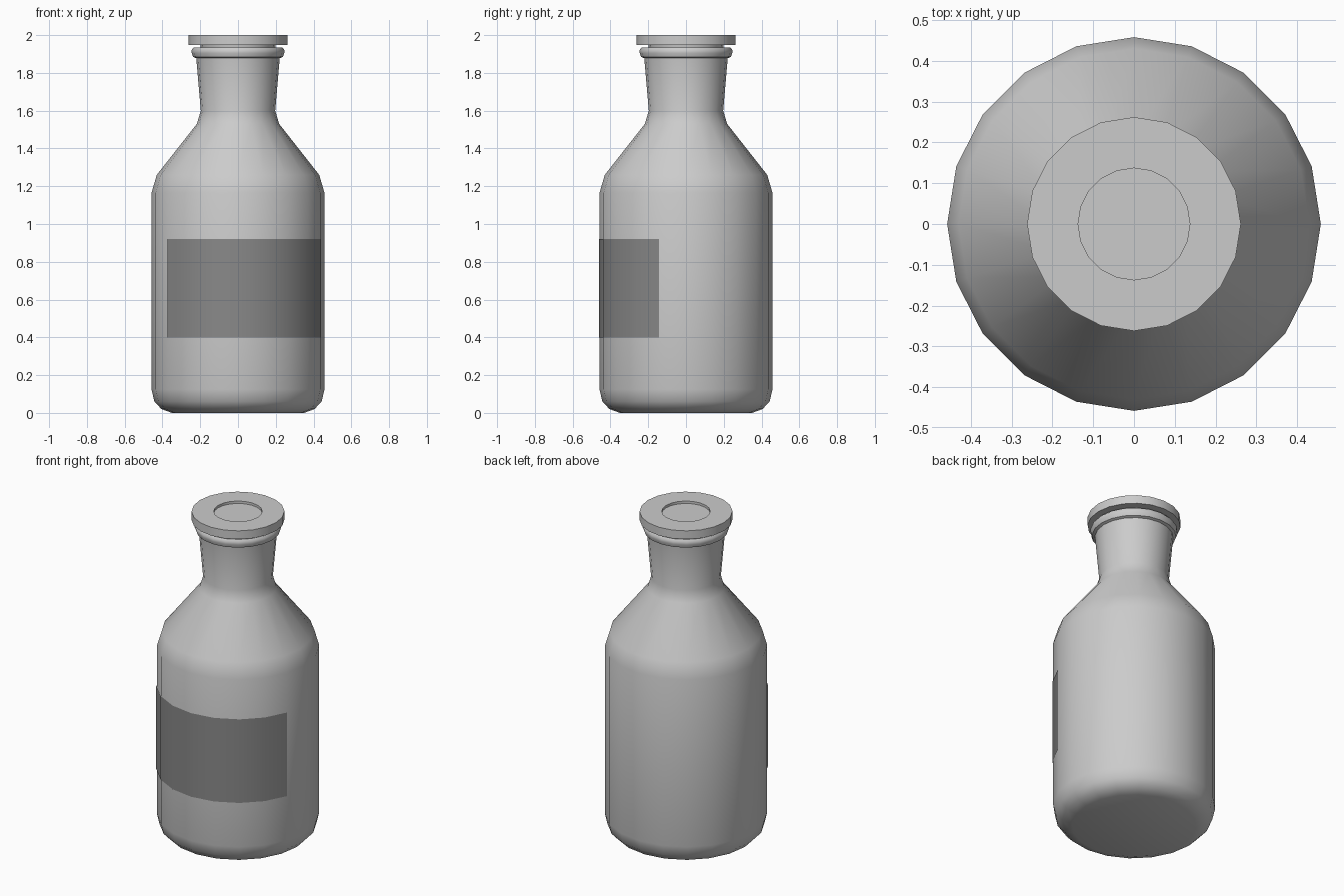
import bpy, bmesh
from math import cos, sin, pi, radians

if "Cube" in bpy.data.objects:
    bpy.data.objects.remove(bpy.data.objects["Cube"])

SIDES = 20


def finish(name, bm, angle=40):
    bmesh.ops.recalc_face_normals(bm, faces=bm.faces)
    mesh = bpy.data.meshes.new(name)
    bm.to_mesh(mesh)
    bm.free()
    obj = bpy.data.objects.new(name, mesh)
    bpy.context.collection.objects.link(obj)
    bpy.ops.object.select_all(action='DESELECT')
    obj.select_set(True)
    bpy.context.view_layer.objects.active = obj
    bpy.ops.object.shade_smooth_by_angle(angle=radians(angle))
    return obj


def lathe(name, profile):
    """Revolve (radius, z) points and cap both ends."""
    bm = bmesh.new()
    rings = [[bm.verts.new((r * cos(2 * pi * i / SIDES), r * sin(2 * pi * i / SIDES), z))
              for i in range(SIDES)] for r, z in profile]
    for a, b in zip(rings, rings[1:]):
        for i in range(SIDES):
            j = (i + 1) % SIDES
            bm.faces.new((a[i], a[j], b[j], b[i]))
    bm.faces.new(rings[0][::-1])
    bm.faces.new(rings[-1])
    return finish(name, bm)


# Bottle: rounded base, straight wall, sloped shoulder, flared neck, rolled lip
lathe("bottle", [
    (0.35, 0.0), (0.405, 0.02), (0.443, 0.06), (0.458, 0.125),
    (0.458, 1.165), (0.43, 1.26), (0.218, 1.53), (0.197, 1.60),
    (0.221, 1.878), (0.237, 1.884), (0.245, 1.905), (0.245, 1.922),
    (0.235, 1.934), (0.20, 1.934)])

# Stopper: plug, wide disc and shallow recess on top
lathe("stopper", [
    (0.18, 1.80), (0.20, 1.948), (0.262, 1.948), (0.262, 2.0),
    (0.137, 2.0), (0.137, 1.985)])

# Label wrapped over seven front facets of the wall
bm = bmesh.new()
columns = []
for k in range(12, 20):
    a = 2 * pi * k / SIDES
    columns.append([bm.verts.new((0.461 * cos(a), 0.461 * sin(a), z)) for z in (0.40, 0.92)])
for p, q in zip(columns, columns[1:]):
    bm.faces.new((p[0], q[0], q[1], p[1]))
label = finish("label", bm)
paper = bpy.data.materials.new("label_dark_grey")
paper.diffuse_color = (0.25, 0.25, 0.25, 1)
paper.use_nodes = True
paper.node_tree.nodes["Principled BSDF"].inputs["Base Color"].default_value = paper.diffuse_color
label.data.materials.append(paper)
for poly in label.data.polygons:
    if poly.normal.dot(poly.center) < 0:
        poly.flip()
